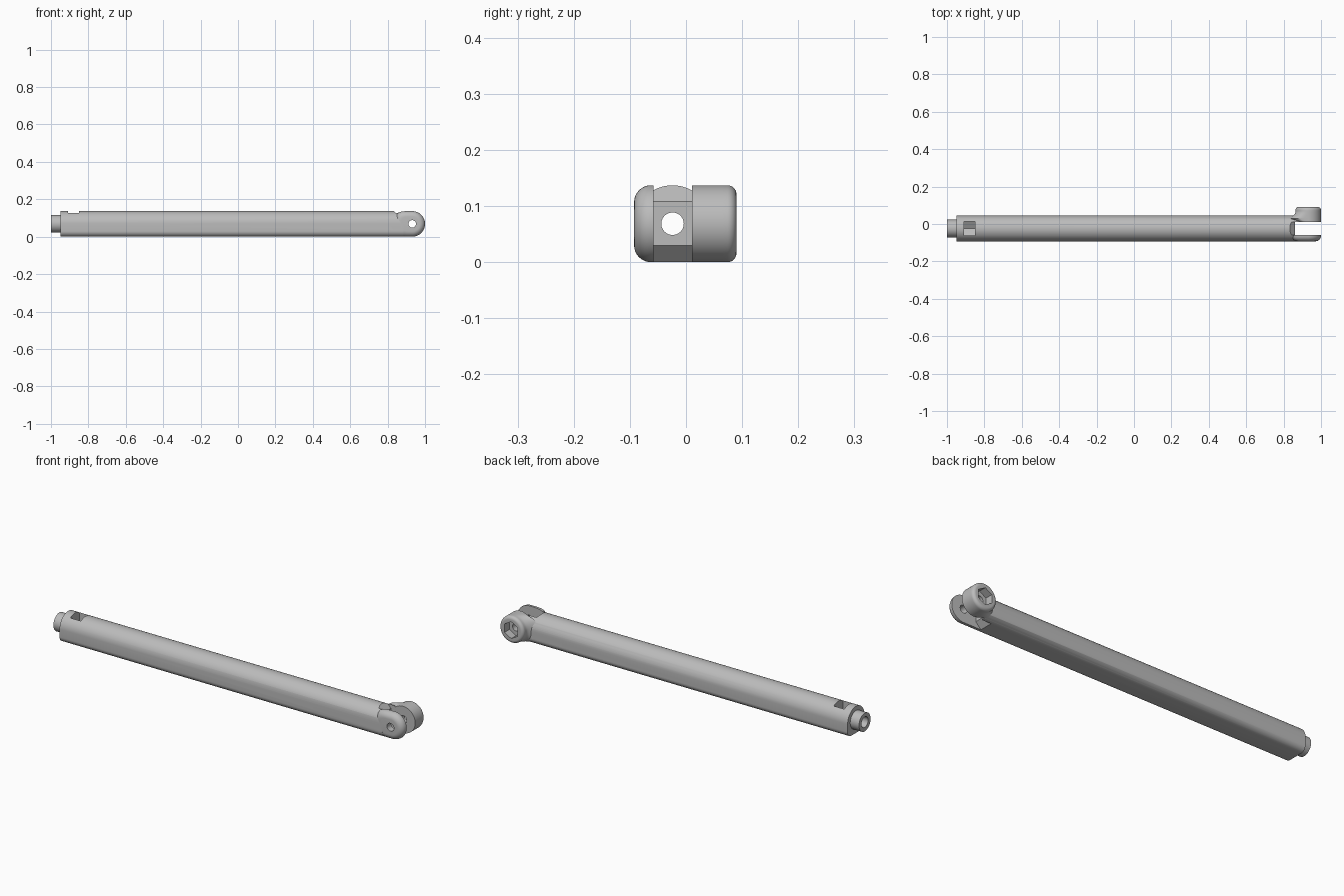
import bpy, bmesh
from math import pi, sin, cos, radians
from mathutils import Matrix, Vector

cube = bpy.data.objects.get("Cube")
if cube:
    bpy.data.objects.remove(cube, do_unlink=True)

grey = bpy.data.materials.new("plain grey")
grey.use_nodes = True
COLOUR = (0.5, 0.5, 0.5, 1)
grey.diffuse_color = COLOUR
grey.node_tree.nodes["Principled BSDF"].inputs["Base Color"].default_value = COLOUR

R = 0.0685            # half the beam height
MID_Y, MID_Z = -0.024, R
PIN_X = 0.9315        # hinge pin axis
SLOT = (-0.058, 0.011)


def loft(name, rings):
    """Closed solid through matching rings of points."""
    bm = bmesh.new()
    loops = [[bm.verts.new(p) for p in ring] for ring in rings]
    n = len(loops[0])
    for a, b in zip(loops, loops[1:]):
        for i in range(n):
            j = (i + 1) % n
            bm.faces.new((a[i], a[j], b[j], b[i]))
    bm.faces.new(loops[0])
    bm.faces.new(loops[-1])
    bmesh.ops.recalc_face_normals(bm, faces=bm.faces)
    mesh = bpy.data.meshes.new(name)
    bm.to_mesh(mesh)
    bm.free()
    mesh.materials.append(grey)
    obj = bpy.data.objects.new(name, mesh)
    bpy.context.collection.objects.link(obj)
    return obj


def prism_x(name, r, x0, x1, sides=48, turn=0.0):
    """Round or hexagonal bar along the beam axis."""
    angles = [2 * pi * i / sides + turn for i in range(sides)]
    return loft(name, [[(x, MID_Y + r * cos(a), MID_Z + r * sin(a)) for a in angles]
                       for x in (x0, x1)])


def prism_y(name, r, y0, y1, sides=48, turn=0.0):
    """Round or hexagonal bar along the hinge axis."""
    angles = [2 * pi * i / sides + turn for i in range(sides)]
    return loft(name, [[(PIN_X + r * cos(a), y, MID_Z + r * sin(a)) for a in angles]
                       for y in (y0, y1)])


def box(name, lo, hi):
    return loft(name, [[(lo[0], lo[1], z), (hi[0], lo[1], z), (hi[0], hi[1], z), (lo[0], hi[1], z)]
                       for z in (lo[2], hi[2])])


def combine(target, other, operation):
    mod = target.modifiers.new(operation, "BOOLEAN")
    mod.operation, mod.solver, mod.object = operation, "EXACT", other
    bpy.ops.object.select_all(action="DESELECT")
    bpy.context.view_layer.objects.active = target
    target.select_set(True)
    bpy.ops.object.modifier_apply(modifier=mod.name)
    bpy.data.objects.remove(other, do_unlink=True)


def arm(name, stations):
    """Hinge arm: stations are (y, inset from rim, rear reach, rear squareness)."""
    rings = []
    for y, inset, reach, power in stations:
        r, ring = R - inset, []
        for i in range(64):
            c, s = cos(2 * pi * i / 64), sin(2 * pi * i / 64)
            if c >= 0:
                dx, dz = r * c, r * s
            else:
                dx = -reach * abs(c) ** (2 / power)
                dz = r * abs(s) ** (2 / power) * (1 if s >= 0 else -1)
            ring.append((PIN_X + dx, y, MID_Z + dz))
        rings.append(ring)
    return loft(name, rings)


# Beam: arched top, flat underside with rounded lower corners
CORNER = 0.03
section = [(R * cos(pi * i / 32), R * sin(pi * i / 32)) for i in range(33)]
for side, start in ((-1, 180), (1, 270)):
    for i in range(9):
        a = radians(start + 90 * i / 8)
        section.append((side * (R - CORNER) + CORNER * cos(a), CORNER - R + CORNER * sin(a)))
beam = loft("hinged_beam", [[(x, MID_Y + u, MID_Z + v) for u, v in section]
                            for x in (-0.95, 0.885)])

# Spigot on the left end
combine(beam, prism_x("spigot", 0.047, -1.0, -0.9), "UNION")

# Slot between the arms, with sloped lead-ins above and below
lead = [(0.82, 0.15), (0.862, 0.108), (0.862, 0.03), (0.82, -0.012), (1.1, -0.012), (1.1, 0.15)]
combine(beam, loft("slot_cutter", [[(x, y, z) for x, z in lead] for y in SLOT]), "DIFFERENCE")

# Front arm with a wide rounded outer edge
fillet = 0.03
front_stations = [(SLOT[0], 0, 0.09, 4)]
for i in range(9):
    a = pi / 2 * i / 8
    inset = fillet * (1 - cos(a))
    front_stations.append((MID_Y - R + fillet * (1 - sin(a)), inset, 0.09 - inset, 4))
front_arm = arm("front_arm", front_stations)

# Back arm: flares out of the beam into a round boss
rim = 0.016
back_stations = [(SLOT[1], 0, 0.07, 2)]
for i in range(9):
    t = i / 8
    back_stations.append((0.03 + 0.035 * t, 0, R + 0.04 * (1 - t) ** 2, 2 + (1 - t)))
for i in range(9):
    a = pi / 2 * i / 8
    inset = rim * (1 - cos(a))
    back_stations.append((0.09 - rim + rim * sin(a), inset, R - inset, 2))
back_arm = arm("back_arm", back_stations)

for part in (front_arm, back_arm):
    combine(beam, part, "UNION")

# Bore through the beam and pin hole through the arms
HOLE = 0.02
HEX = 0.0433
combine(beam, prism_x("bore_cutter", HOLE, -1.1, 0.95), "DIFFERENCE")
combine(beam, prism_x("mouth_cutter", 0.027, -1.1, -0.96), "DIFFERENCE")
combine(beam, prism_y("pin_cutter", HOLE, -0.2, 0.2), "DIFFERENCE")

# Hexagonal pocket in the boss
combine(beam, prism_y("pocket_cutter", HEX, 0.05, 0.2, 6, pi / 6), "DIFFERENCE")

# Nut trap in the beam: open above, pointed floor
flat = HEX * cos(pi / 6)
trap = [(-flat, 0.1), (-flat, -HEX / 2), (0, -HEX), (flat, -HEX / 2), (flat, 0.1)]
combine(beam, loft("trap_cutter", [[(x, MID_Y + u, MID_Z + v) for u, v in trap]
                                   for x in (-0.91, -0.85)]), "DIFFERENCE")

bpy.ops.object.select_all(action="DESELECT")
beam.select_set(True)
bpy.context.view_layer.objects.active = beam
bpy.ops.object.shade_smooth_by_angle(angle=radians(30))
